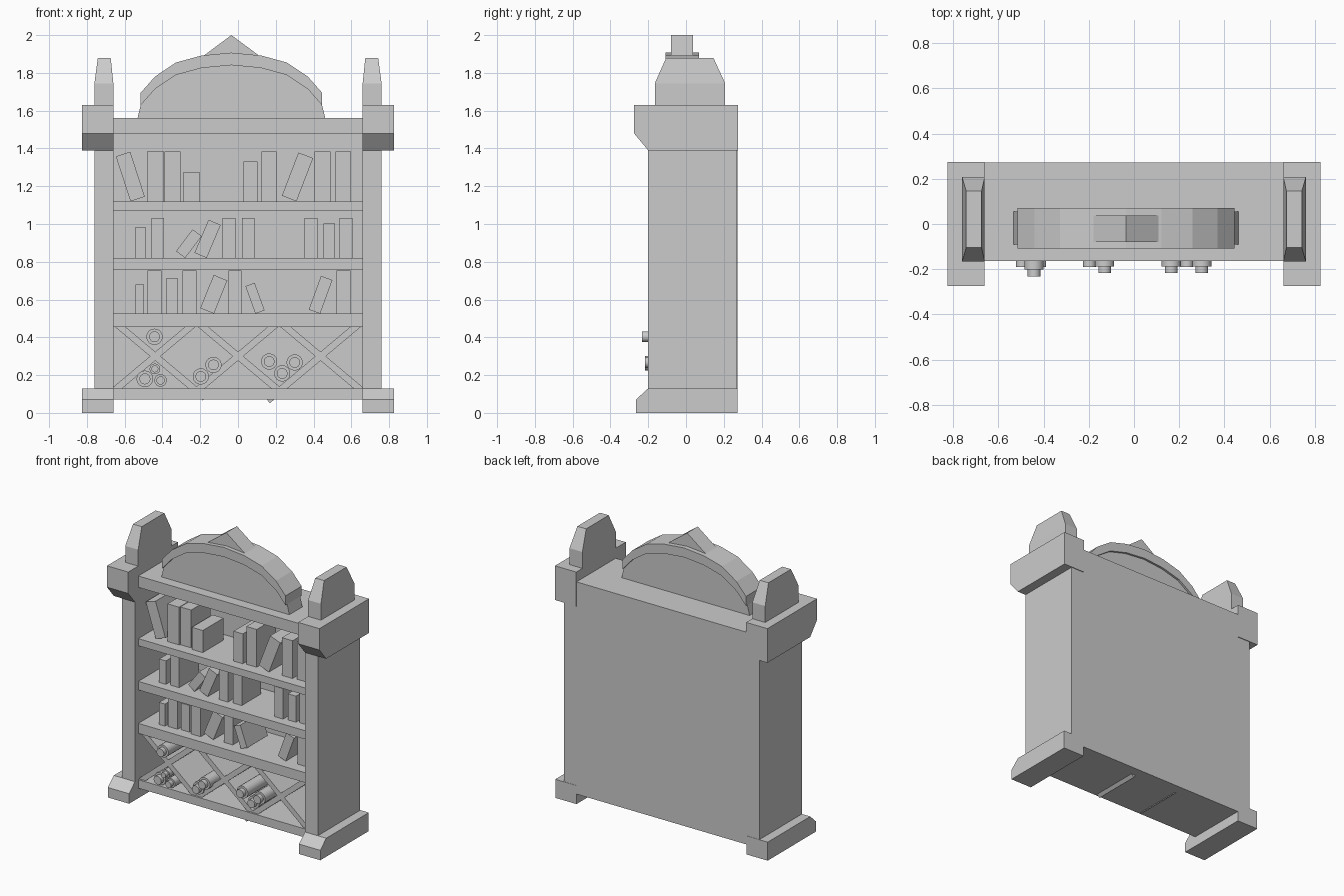
import bpy, bmesh, math
from mathutils import Matrix, Vector

if "Cube" in bpy.data.objects:
    bpy.data.objects.remove(bpy.data.objects["Cube"])


def finish(name, bm):
    bmesh.ops.recalc_face_normals(bm, faces=bm.faces)
    me = bpy.data.meshes.new(name)
    bm.to_mesh(me)
    bm.free()
    ob = bpy.data.objects.new(name, me)
    bpy.context.collection.objects.link(ob)
    return ob


def box(name, x0, x1, y0, y1, z0, z1):
    bm = bmesh.new()
    bmesh.ops.create_cube(bm, size=1)
    bmesh.ops.scale(bm, verts=bm.verts, vec=(x1 - x0, y1 - y0, z1 - z0))
    bmesh.ops.translate(bm, verts=bm.verts, vec=((x0 + x1) / 2, (y0 + y1) / 2, (z0 + z1) / 2))
    return finish(name, bm)


def tilted_box(name, x, z, w, h, y0, y1, lean):
    """Box centred on (x, z), leaning to +x by an angle in degrees."""
    ob = box(name, -w / 2, w / 2, y0, y1, -h / 2, h / 2)
    ob.data.transform(Matrix.Translation((x, 0, z)) @ Matrix.Rotation(math.radians(lean), 4, 'Y'))
    return ob


def prism(name, pts, axis, a, b):
    """Extrude a profile: (x, z) points along Y, or (y, z) points along X."""
    def place(p, d):
        return (d, p[0], p[1]) if axis == 'X' else (p[0], d, p[1])
    bm = bmesh.new()
    face = bm.faces.new([bm.verts.new(place(p, a)) for p in pts])
    ext = bmesh.ops.extrude_face_region(bm, geom=[face])
    move = Vector((b - a, 0, 0) if axis == 'X' else (0, b - a, 0))
    bmesh.ops.translate(bm, verts=[v for v in ext['geom'] if isinstance(v, bmesh.types.BMVert)], vec=move)
    return finish(name, bm)


# Side posts with feet, capitals and finials
FOOT = [(-.265, 0), (-.265, .07), (-.2, .13), (.272, .13), (.272, 0)]
CAP = [(-.275, 1.63), (-.275, 1.48), (-.2, 1.39), (.275, 1.39), (.275, 1.63)]
for side, label in ((-1, "left"), (1, "right")):
    xa, xb = sorted((side * .66, side * .76))
    box(label + "_post", xa, xb, -.2, .27, .05, 1.5)
    prism(label + "_foot", FOOT, 'X', side * .66, side * .825)
    prism(label + "_capital", CAP, 'X', side * .66, side * .825)
    finial = box(label + "_finial", xa, xb, -.165, .207, 1.62, 1.745)
    bm = bmesh.new()
    bm.from_mesh(finial.data)
    bm.faces.ensure_lookup_table()
    top = max(bm.faces, key=lambda f: f.calc_center_median().z)
    ext = bmesh.ops.extrude_face_region(bm, geom=[top])
    bmesh.ops.delete(bm, geom=[top], context='FACES_ONLY')
    verts = [v for v in ext['geom'] if isinstance(v, bmesh.types.BMVert)]
    cx = side * .708
    for v in verts:
        v.co.x = cx + (.034 if v.co.x > cx else -.034)
        v.co.y = .145 if v.co.y > 0 else -.105
        v.co.z = 1.88
    bmesh.ops.recalc_face_normals(bm, faces=bm.faces)
    bm.to_mesh(finial.data)
    bm.free()

# Carcass: back, top rail and shelves
box("back_panel", -.66, .66, .2, .272, .07, 1.56)
for name, z0, z1 in (("top_board", 1.48, 1.56), ("upper_shelf", 1.07, 1.12),
                     ("middle_shelf", .76, .82), ("lower_shelf", .455, .525),
                     ("bottom_board", .07, .13)):
    box(name, -.66, .66, -.163, .21, z0, z1)

# Arched crest: inner panel, band and peak, centred slightly left
C = -.035
half = [(.48, 1.695), (.405, 1.78), (.293, 1.855), (.157, 1.892)]
outer = [(C - x, z) for x, z in half] + [(C, 1.907)] + [(C + x, z) for x, z in reversed(half)]
inner = [(x, z - .066) for x, z in outer]
prism("crest_panel", [(C - .497, 1.56)] + inner + [(C + .497, 1.56)], 'Y', -.09, .055)
prism("crest_band", outer + inner[::-1], 'Y', -.108, .07)
prism("crest_peak", [(C - .155, 1.885), (C, 2.0), (C + .155, 1.885)], 'Y', -.08, .038)

# Books: (centre x, width, height, lean in degrees)
upper = [(-.57, .08, .25, -18), (-.438, .09, .265, 0), (-.347, .083, .265, 0),
         (-.246, .085, .155, 0), (.066, .072, .21, 0), (.164, .08, .265, 0),
         (.315, .083, .245, 21), (.447, .083, .265, 0), (.557, .08, .265, 0)]
middle = [(-.516, .052, .165, 0), (-.426, .066, .213, 0), (-.26, .06, .145, 37),
          (-.161, .07, .19, 23), (-.048, .068, .213, 0), (.054, .068, .213, 0),
          (.386, .068, .213, 0), (.483, .063, .183, 0), (.571, .068, .213, 0)]
lower = [(-.52, .046, .155, 0), (-.442, .075, .23, 0), (-.35, .064, .187, 0),
         (-.257, .074, .23, 0), (-.128, .078, .19, 22), (-.016, .07, .23, 0),
         (.09, .052, .155, -20), (.437, .064, .19, 20), (.558, .074, .23, 0)]
for row, base, books in (("upper", 1.12, upper), ("middle", .82, middle), ("lower", .525, lower)):
    for i, (x, w, h, lean) in enumerate(books):
        a = math.radians(abs(lean))
        z = base + (h * math.cos(a) + w * math.sin(a)) / 2
        tilted_box(f"{row}_book_{i + 1}", x, z, w, h, -.1 + .008 * (i % 3), .13, lean)

# Crossed slats of the bottle rack
for i, cx in enumerate((-.438, 0, .437)):
    for s in (-1, 1):
        lo = {(0, 1): .344, (2, -1): .365}.get((i, s), .3)   # two slats poke below
        hi, a = .3, math.radians(40)
        d = (hi - lo) / 2
        tilted_box(f"rack_slat_{i}_{'a' if s > 0 else 'b'}", cx - s * d * math.cos(a),
                   .3 + d * math.sin(a), lo + hi, .036, -.15, .2, s * 40)

# Bottles lying in the rack: (x, z, body radius, front y)
bottles = [(-.442, .403, .043, -.232), (-.493, .18, .044, -.19), (-.44, .233, .028, -.2),
           (-.41, .172, .033, -.19), (-.197, .193, .043, -.19), (-.13, .254, .043, -.217),
           (.165, .272, .043, -.217), (.234, .209, .043, -.19), (.3, .267, .043, -.217)]
for i, (x, z, r, front) in enumerate(bottles):
    bm = bmesh.new()
    for rad, y0, y1 in ((r, front + .03, .12), (r * .66, front, front + .05)):
        m = Matrix.Translation((x, (y0 + y1) / 2, z)) @ Matrix.Rotation(math.pi / 2, 4, 'X')
        bmesh.ops.create_cone(bm, cap_ends=True, segments=18, radius1=rad, radius2=rad,
                              depth=y1 - y0, matrix=m)
    ob = finish(f"bottle_{i + 1}", bm)
    bpy.ops.object.select_all(action='DESELECT')
    ob.select_set(True)
    bpy.context.view_layer.objects.active = ob
    bpy.ops.object.shade_smooth_by_angle(angle=math.radians(35))
